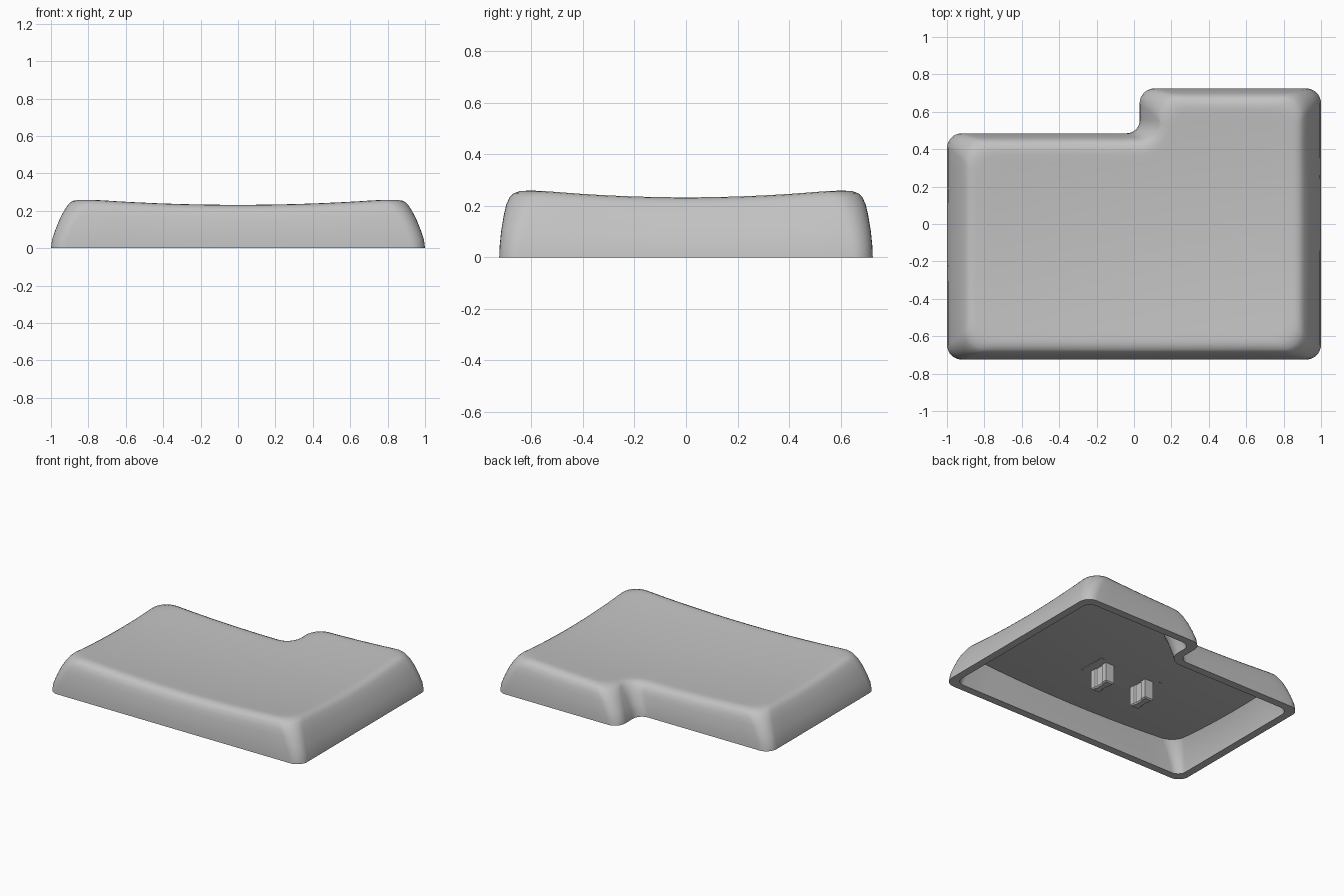
import bpy, bmesh
from math import cos, sin, pi, radians
from mathutils import Vector

cube = bpy.data.objects.get("Cube")
if cube:
    bpy.data.objects.remove(cube, do_unlink=True)

grey = bpy.data.materials.new("plain grey")
grey.use_nodes = True
colour = (0.54, 0.54, 0.54, 1)
grey.diffuse_color = colour
grey.node_tree.nodes["Principled BSDF"].inputs["Base Color"].default_value = colour

CORNERS = [(-1, -.725), (1, -.725), (1, .725), (.03, .725), (.03, .485), (-1, .485)]
NOTCH = 4          # index of the concave corner
ARC, EDGE = 8, 10  # steps per corner and per straight edge
THICK = .055       # shell thickness
HUB = Vector((.4, -.1))


def outline(dx, dy, radius):
    """Rounded stepped outline, inset by dx and dy."""
    pts = [Vector((x - dx if x == 1 else x + dx, y + dy if y < 0 else y - dy))
           for x, y in CORNERS]
    arcs = []
    for i, p in enumerate(pts):
        back = (pts[i - 1] - p).normalized()
        ahead = (pts[(i + 1) % len(pts)] - p).normalized()
        r = .07 + .8 * dy if i == NOTCH else radius
        centre = p + r * (back + ahead)
        arcs.append([centre - r * (cos(a) * ahead + sin(a) * back)
                     for a in (k / ARC * pi / 2 for k in range(ARC + 1))])
    ring = []
    for i, arc in enumerate(arcs):
        start = arcs[(i + 1) % len(arcs)][0]
        ring += arc + [arc[-1].lerp(start, k / EDGE) for k in range(1, EDGE)]
    return ring


def dish(p):
    """Height of the scooped top."""
    return .2 + .046 * p.x ** 2 + .083 * p.y ** 2


def scoop(edge, drop):
    """Rings of a dished surface, shrinking from an edge ring to the hub."""
    flat = [[p.to_2d().lerp(HUB, k / 12) for p in edge] for k in range(1, 12)]
    return [[Vector((p.x, p.y, dish(p) - drop)) for p in ring] for ring in flat]


def finish(bm, name):
    bmesh.ops.recalc_face_normals(bm, faces=bm.faces)
    mesh = bpy.data.meshes.new(name)
    bm.to_mesh(mesh)
    bm.free()
    mesh.materials.append(grey)
    obj = bpy.data.objects.new(name, mesh)
    bpy.context.collection.objects.link(obj)
    return obj


# Shell: dished ceiling, cavity wall, bottom lip, curved outer wall, dished top
INNER = [(.124, .083, 1), (.103, .074, .78), (.083, .066, .5), (.063, .058, .2), (.055, .055, 0)]
OUTER = [(0, 0, 0), (.006, .002, .17), (.026, .008, .38), (.05, .018, .6), (.071, .027, .75),
         (.09, .04, .87), (.103, .054, .93), (.12, .075, .975), (.14, .095, .995), (.16, .115, 1)]
walls = []
for profile, drop, radius, grow in ((INNER, THICK, .03, .6), (OUTER, 0, .08, .35)):
    walls.append([[Vector((p.x, p.y, part * (dish(p) - drop)))
                   for p in outline(dx, dy, radius + grow * dx)] for dx, dy, part in profile])
inner, outer = walls
rings = scoop(inner[0], THICK)[::-1] + inner + outer + scoop(outer[-1], 0)

bm = bmesh.new()
loops = [[bm.verts.new(p) for p in ring] for ring in rings]
n = len(loops[0])
for low, high in zip(loops, loops[1:]):
    for i in range(n):
        j = (i + 1) % n
        bm.faces.new((low[i], low[j], high[j], high[i]))
for loop, drop in ((loops[0], THICK), (loops[-1], 0)):
    tip = bm.verts.new((HUB.x, HUB.y, dish(HUB) - drop))
    for i in range(n):
        bm.faces.new((loop[i], loop[(i + 1) % n], tip))
shell = finish(bm, "cap_shell")
bpy.ops.object.select_all(action="DESELECT")
shell.select_set(True)
bpy.context.view_layer.objects.active = shell
bpy.ops.object.shade_smooth_by_angle(angle=radians(35))


def prism(name, profile, centre, z0, z1, chamfer):
    """Upright prism from a closed profile, with a chamfered lower end."""
    bm = bmesh.new()
    face = bm.faces.new([bm.verts.new((centre[0] + x, centre[1] + y, z0)) for x, y in profile])
    rim = list(face.edges)
    top = bmesh.ops.extrude_face_region(bm, geom=[face], use_keep_orig=True)["geom"]
    bmesh.ops.translate(bm, vec=(0, 0, z1 - z0),
                        verts=[v for v in top if isinstance(v, bmesh.types.BMVert)])
    bmesh.ops.recalc_face_normals(bm, faces=bm.faces)
    bmesh.ops.bevel(bm, geom=rim, offset=chamfer, segments=1, affect="EDGES")
    return finish(bm, name)


# Mounting pad and two grooved prongs under the ceiling
middle = .2 - THICK
prism("mounting_pad", [(-.26, -.1), (.26, -.1), (.26, .1), (-.26, .1)],
      (0, -.12), middle + .002, middle + .02, .001)
half = [(.034, -.075), (.034, -.035), (.026, -.025), (.026, .025), (.034, .035), (.034, .075)]
prong = half + [(-x, -y) for x, y in half]
for side, name in ((1, "left_prong"), (-1, "right_prong")):
    prism(name, prong, (side * .165, -.12), .008, middle + .01, .008)
